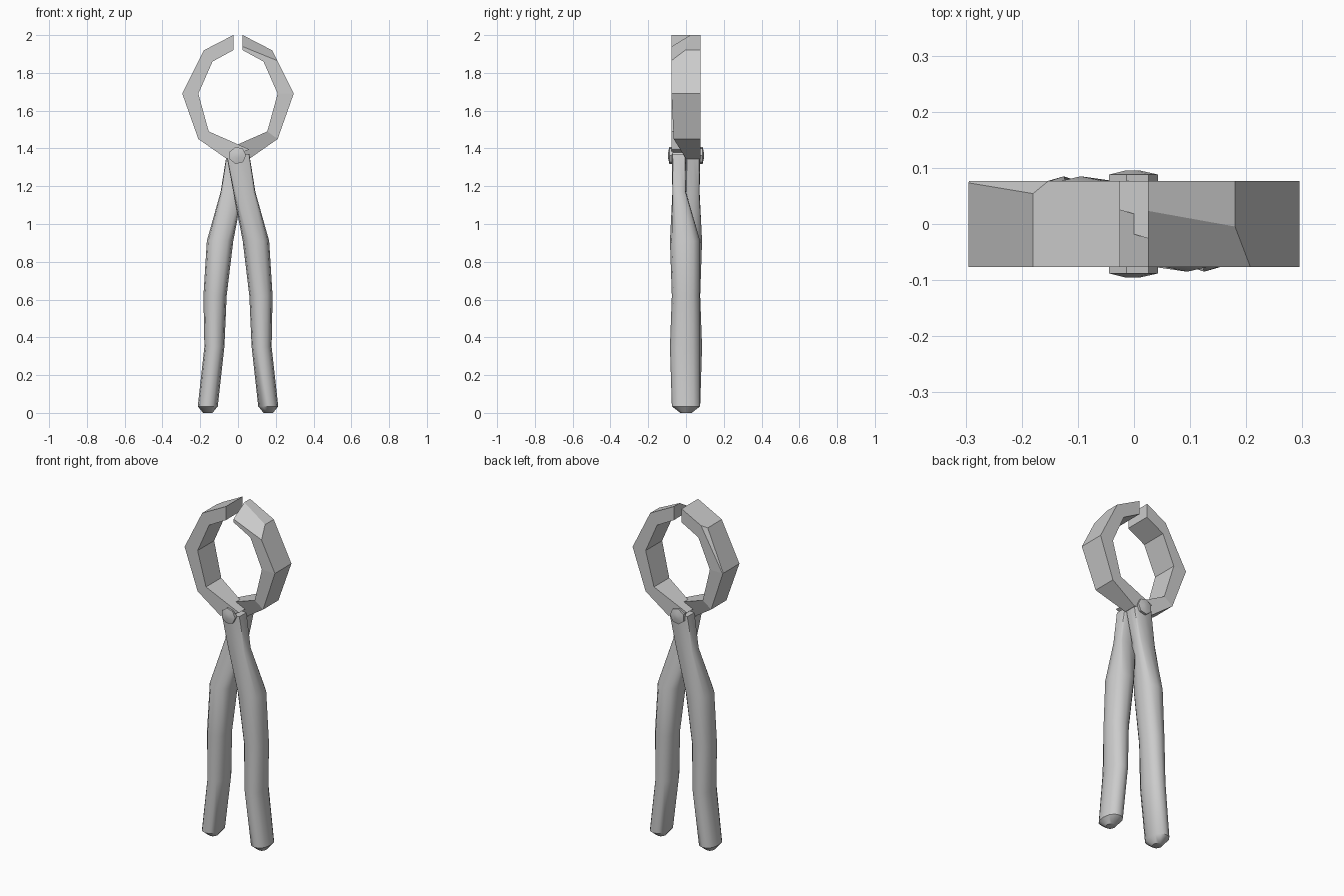
import bpy, bmesh
from math import cos, sin, pi, copysign, radians
from mathutils import Vector, Matrix

if "Cube" in bpy.data.objects:
    bpy.data.objects.remove(bpy.data.objects["Cube"])


def loft(name, rings, cuts=(), turn=False, smooth=None):
    """Skin a list of closed rings; optional planar chips and half turn about z."""
    bm = bmesh.new()
    vs = [[bm.verts.new(p) for p in r] for r in rings]
    n = len(rings[0])
    for a, b in zip(vs, vs[1:]):
        for i in range(n):
            j = (i + 1) % n
            bm.faces.new((a[i], a[j], b[j], b[i]))
    bm.faces.new(vs[0])
    bm.faces.new(vs[-1])
    if turn:
        bm.transform(Matrix.Rotation(pi, 4, 'Z'))
    for co, no in cuts:
        bmesh.ops.bisect_plane(bm, geom=bm.verts[:] + bm.edges[:] + bm.faces[:],
                               plane_co=co, plane_no=Vector(no).normalized(), clear_outer=True)
        bmesh.ops.holes_fill(bm, edges=[e for e in bm.edges if e.is_boundary], sides=0)
    bmesh.ops.recalc_face_normals(bm, faces=bm.faces[:])
    me = bpy.data.meshes.new(name)
    bm.to_mesh(me)
    bm.free()
    ob = bpy.data.objects.new(name, me)
    bpy.context.collection.objects.link(ob)
    if smooth:
        bpy.ops.object.select_all(action='DESELECT')
        ob.select_set(True)
        bpy.context.view_layer.objects.active = ob
        bpy.ops.object.shade_smooth_by_angle(angle=radians(smooth))
    return ob


def section(z, x0, x1, y0, y1, p, n=12):
    """Rounded section filling a rectangle; p=1 is round, small p is boxy."""
    pts = []
    for i in range(n):
        a = 2 * pi * i / n
        c, s = (copysign(abs(v) ** p, v) if abs(v) > 1e-6 else 0 for v in (cos(a), sin(a)))
        pts.append(((x0 + x1) / 2 + (x1 - x0) / 2 * c, (y0 + y1) / 2 + (y1 - y0) / 2 * s, z))
    return pts


# jaw stations: outer x, z, inner x, z, front y (thins to half at the pivot)
T = 0.077
jaw = [(.025, 2.0, .025, 1.92, -T), (.18, 1.92, .135, 1.86, -T),
       (.295, 1.69, .21, 1.69, -T), (.21, 1.45, .155, 1.49, -.065),
       (.06, 1.345, -.06, 1.395, 0)]
jaw_rings = [[(ox, y, oz), (ix, y, iz), (ix, T, iz), (ox, T, oz)] for ox, oz, ix, iz, y in jaw]

# handle stations: z, x range, y range, squareness
handle = [(1.37, -.06, .062, 0, .076, .2), (1.17, -.092, .025, 0, .072, .4),
          (.91, -.165, -.025, -.075, .085, .85), (.62, -.183, -.06, -.072, .075, .9),
          (.35, -.178, -.072, -.075, .085, .9), (.035, -.213, -.107, -.075, .075, .9),
          (0, -.185, -.135, -.03, .03, 1)]
handle_rings = [section(*h) for h in handle]

# two levers, one the half turn of the other, each with a worn chip on the jaw
chips = {'right': [((.02, .02, 2.0), (.33, -.49, .81))],
         'left': [((-.235, .05, 1.83), (-.7, .6, .4))]}
for side, turn in (('right', False), ('left', True)):
    loft(side + '_jaw', jaw_rings, chips[side], turn)
    loft(('right' if turn else 'left') + '_handle', handle_rings, (), turn, 40)

# pivot rivet with domed heads
rivet = [(-.095, .015), (-.088, .046), (-.07, .046), (-.069, .03),
         (.069, .03), (.07, .046), (.088, .046), (.095, .015)]
loft('pivot_rivet', [[(-.003 + r * cos(2 * pi * i / 7), y, 1.363 + r * sin(2 * pi * i / 7))
                      for i in range(7)] for y, r in rivet], smooth=30)
